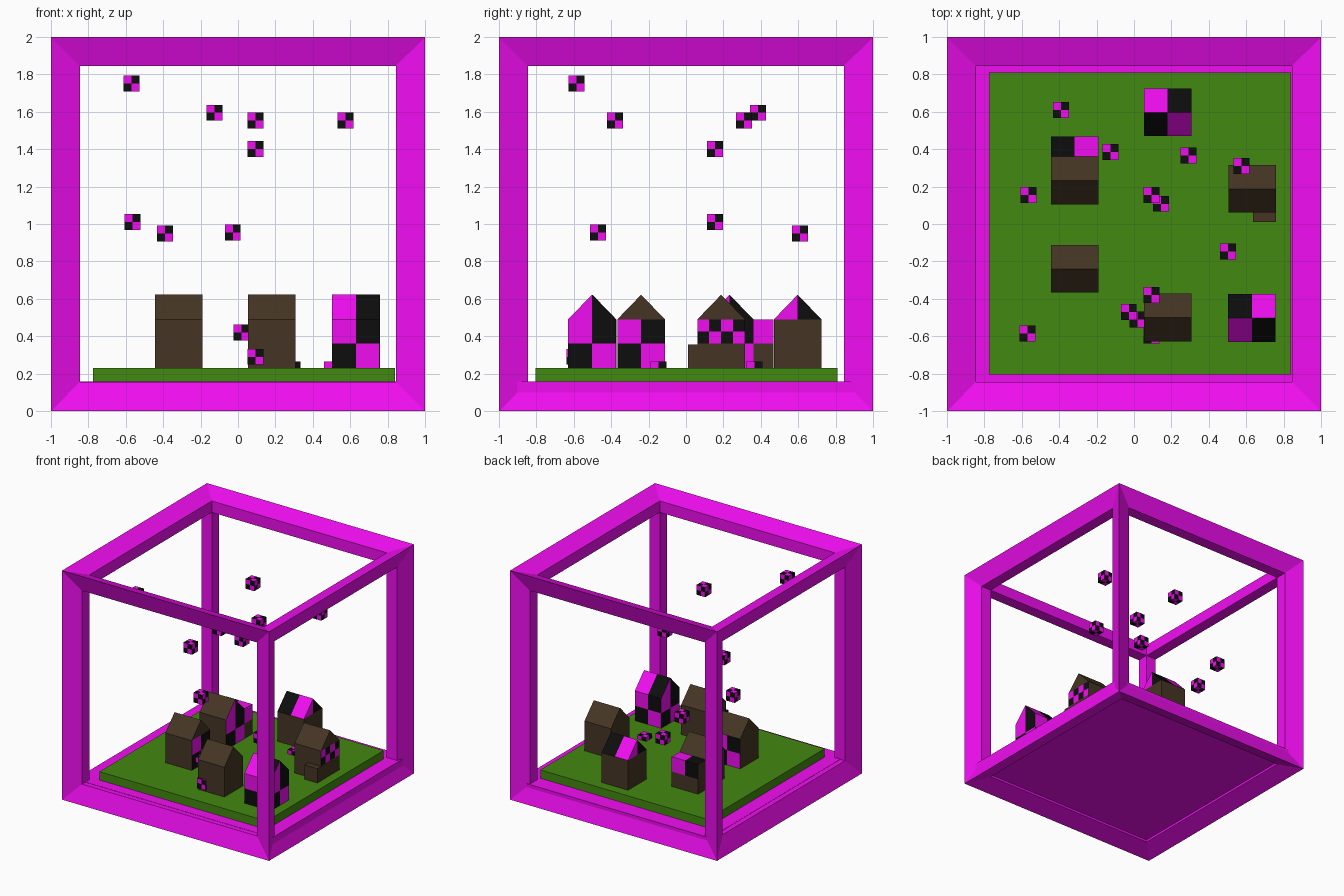
import bpy, bmesh
from itertools import product
from mathutils import Vector, Matrix
from math import pi

if "Cube" in bpy.data.objects:
    bpy.data.objects.remove(bpy.data.objects["Cube"])

COLOURS = {"magenta": (0.88, 0.004, 0.88, 1), "black": (0.004, 0.004, 0.004, 1),
           "brown": (0.06, 0.036, 0.017, 1), "grass": (0.055, 0.25, 0.005, 1)}
MATS = []
for label, col in COLOURS.items():
    m = bpy.data.materials.new(label)
    m.diffuse_color = col
    m.use_nodes = True
    m.node_tree.nodes["Principled BSDF"].inputs["Base Color"].default_value = m.diffuse_color
    MATS.append(m)
MAGENTA, BLACK, BROWN, GRASS = range(4)


def finish(bm, name, fix_normals=False):
    if fix_normals:
        bmesh.ops.recalc_face_normals(bm, faces=bm.faces)
    bmesh.ops.remove_doubles(bm, verts=bm.verts, dist=1e-5)
    mesh = bpy.data.meshes.new(name)
    bm.to_mesh(mesh)
    bm.free()
    for m in MATS:
        mesh.materials.append(m)
    ob = bpy.data.objects.new(name, mesh)
    bpy.context.collection.objects.link(ob)
    return ob


def poly(bm, pts, mat):
    bm.faces.new([bm.verts.new(p) for p in pts]).material_index = mat


def patch(bm, o, u, v, cols=1, rows=1, plain=None, flip=0):
    """Rectangle seen from outside: o lower left, u rightwards, v upwards."""
    if plain is not None:
        cols = rows = 1
    du, dv = u / cols, v / rows
    for i, j in product(range(cols), range(rows)):
        p = o + du * i + dv * j
        mat = plain if plain is not None else (i + rows - 1 - j + flip) % 2
        poly(bm, (p, p + du, p + du + dv, p + dv), mat)


def block(bm, lo, hi, plain=None, cells=2, caps=True):
    """Box with checkered or plain sides."""
    c = (Vector(lo) + Vector(hi)) / 2
    h = (Vector(hi) - Vector(lo)) / 2
    for k in range(4):
        r = Matrix.Rotation(k * pi / 2, 3, 'Z')
        a, b = (h.x, h.y) if k % 2 == 0 else (h.y, h.x)
        patch(bm, c + r @ Vector((-a, -b, -h.z)), r @ Vector((2 * a, 0, 0)),
              Vector((0, 0, 2 * h.z)), cells, cells, plain)
    if caps:
        for s in (1, -1):
            patch(bm, c + Vector((-h.x, -s * h.y, s * h.z)), Vector((2 * h.x, 0, 0)),
                  Vector((0, 2 * s * h.y, 0)), cells, cells, plain)


# Display frame: every cube side is a dished border around a square opening
A, D = 0.845, 0.945
bm = bmesh.new()
ring = [(-1, -1), (1, -1), (1, 1), (-1, 1)]
for axis, s in product(range(3), (-1, 1)):
    def pt(uv, size, depth):
        p = [uv[0] * size, uv[1] * size]
        p.insert(axis, s * depth)
        return Vector(p) + Vector((0, 0, 1))
    for i in range(4):
        p, q = ring[i], ring[(i + 1) % 4]
        poly(bm, (pt(p, 1, 1), pt(q, 1, 1), pt(q, A, D), pt(p, A, D)), MAGENTA)
        poly(bm, (pt(p, A, D), pt(q, A, D), pt(q, A, A), pt(p, A, A)), MAGENTA)
bmesh.ops.remove_doubles(bm, verts=bm.verts, dist=1e-5)
finish(bm, "display_frame", True)

# Floor plate and lawn
for name, lo, hi, mat in (("floor_plate", (-0.9, -0.9, 0.075), (0.965, 0.955, 0.157), MAGENTA),
                          ("lawn", (-0.775, -0.805, 0.155), (0.84, 0.81, 0.23), GRASS)):
    bm = bmesh.new()
    block(bm, lo, hi, mat)
    finish(bm, name)

# Houses: walls are listed front, right, back, left (0 plain, 1 checkered, 2 fine upper checker)
H, Z0, ZM, ZE, ZR = 0.1275, 0.23, 0.36, 0.49, 0.622


def house(name, x, y, walls, gables, roof, flip=0):
    bm = bmesh.new()
    c = Vector((x, y, 0))
    for k in range(4):
        r = Matrix.Rotation(k * pi / 2, 3, 'Z')

        def at(a, b, z):
            return c + r @ Vector((a, b, z))
        u = r @ Vector((2 * H, 0, 0))
        kind = walls[k]
        if kind == 2:
            patch(bm, at(-H, -H, Z0), u, Vector((0, 0, ZM - Z0)), plain=BROWN)
            patch(bm, at(-H, -H, ZM), u, Vector((0, 0, ZE - ZM)), 4, 2)
        else:
            patch(bm, at(-H, -H, Z0), u, Vector((0, 0, ZE - Z0)), 2, 2,
                  None if kind else BROWN)
        if k % 2 == 0:      # roof slope
            patch(bm, at(-H, -H, ZE), u, r @ Vector((0, H, ZR - ZE)), 2, 1,
                  None if roof else BROWN, flip)
        else:               # gable halves
            foot, peak = at(0, -H, ZE), at(0, -H, ZR)
            poly(bm, (at(-H, -H, ZE), foot, peak), MAGENTA if gables else BROWN)
            poly(bm, (foot, at(H, -H, ZE), peak), BLACK if gables else BROWN)
    patch(bm, c + Vector((-H, H, Z0)), Vector((2 * H, 0, 0)), Vector((0, -2 * H, 0)), plain=BROWN)
    finish(bm, name)


house("house_back_left", -0.317, 0.233, (0, 1, 0, 0), 1, 0)
house("house_front_left", -0.317, -0.24, (0, 1, 1, 0), 0, 0)
house("house_back_middle", 0.18, 0.597, (0, 0, 0, 0), 1, 1, 1)
house("house_front_middle", 0.18, -0.5, (0, 0, 0, 0), 0, 0)
house("house_right", 0.632, 0.188, (0, 2, 0, 0), 0, 0)
house("house_front_right", 0.63, -0.503, (1, 1, 1, 1), 1, 1)

# Annexes
bm = bmesh.new()
block(bm, (-0.444, 0.34, Z0), (-0.19, 0.468, ZM), BROWN)
finish(bm, "rear_annex_base")
bm = bmesh.new()
x0, y0, y1, w = -0.444, 0.34, 0.468, 0.254
up = Vector((0, 0, ZE - ZM))
patch(bm, Vector((x0 + w, y1, ZM)), Vector((-w, 0, 0)), up, 2, 1)
patch(bm, Vector((x0 + w, y0, ZM)), Vector((0, y1 - y0, 0)), up, 1, 1)
patch(bm, Vector((x0, y1, ZM)), Vector((0, y0 - y1, 0)), up, 1, 1, BROWN)
patch(bm, Vector((x0, y0, ZE)), Vector((w, 0, 0)), Vector((0, y1 - y0, 0)), 2, 1, flip=1)
finish(bm, "rear_annex_top")
bm = bmesh.new()
block(bm, (0.635, 0.01, Z0), (0.76, 0.13, 0.355), BROWN)
finish(bm, "porch_block")

# Small checkered cubes, floating and on the ground
S = 0.0425
CUBES = [(-0.39, 0.61, 0.95), (-0.125, 0.385, 1.595), (-0.565, 0.155, 1.01),
         (0.093, 0.155, 1.4), (0.575, 0.31, 1.553), (-0.57, -0.585, 1.752),
         (0.093, -0.38, 1.553), (-0.028, -0.47, 0.955), (0.018, -0.51, 0.42),
         (0.093, -0.597, 0.29), (0.502, -0.148, 0.222), (0.292, 0.367, 0.222),
         (0.145, 0.108, 0.43)]
for n, p in enumerate(CUBES):
    bm = bmesh.new()
    block(bm, [a - S for a in p], [a + S for a in p])
    finish(bm, f"checker_cube_{n + 1}")
